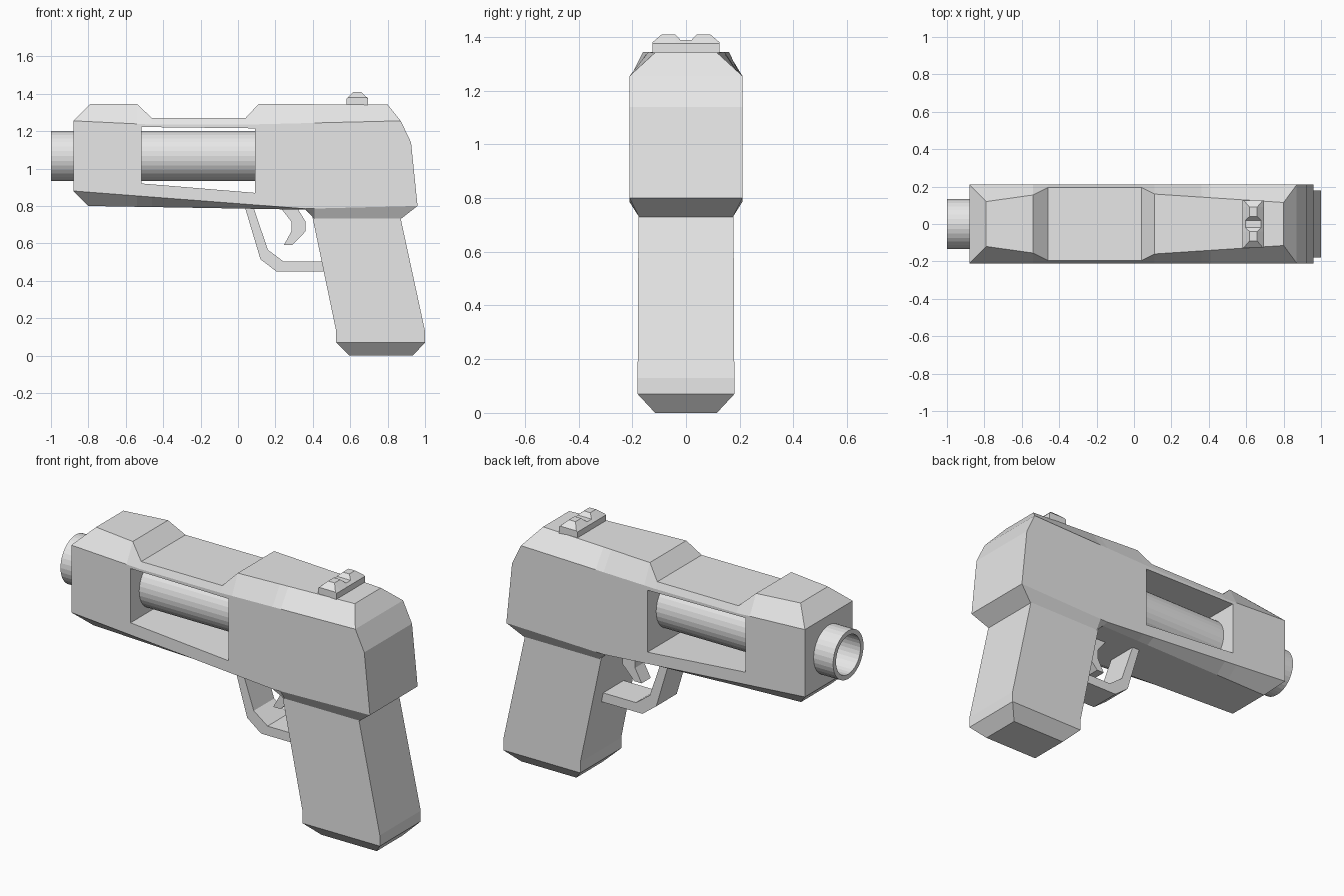
import bpy, bmesh, math
from mathutils import Matrix

cube = bpy.data.objects.get("Cube")
if cube:
    bpy.data.objects.remove(cube, do_unlink=True)

grey = bpy.data.materials.new("light_grey")
grey.use_nodes = True
grey.diffuse_color = (0.8, 0.8, 0.8, 1)
grey.node_tree.nodes["Principled BSDF"].inputs["Base Color"].default_value = (0.8, 0.8, 0.8, 1)


def finish(name, bm):
    """Turn a bmesh into a flat-shaded grey object."""
    bmesh.ops.recalc_face_normals(bm, faces=bm.faces)
    mesh = bpy.data.meshes.new(name)
    bm.to_mesh(mesh)
    bm.free()
    mesh.materials.append(grey)
    obj = bpy.data.objects.new(name, mesh)
    bpy.context.collection.objects.link(obj)
    return obj


def loft(name, rings):
    """Skin symmetric rings; each end is capped with mirrored quads."""
    bm = bmesh.new()
    rows = [[bm.verts.new(p) for p in ring] for ring in rings]
    n = len(rows[0])
    for a, b in zip(rows, rows[1:]):
        for i in range(n):
            j = (i + 1) % n
            bm.faces.new((a[i], a[j], b[j], b[i]))
    for r in (rows[0], rows[-1]):
        for i in range(n // 2 - 1):
            bm.faces.new((r[i], r[i + 1], r[n - 2 - i], r[n - 1 - i]))
    bmesh.ops.dissolve_limit(bm, angle_limit=0.005, verts=bm.verts, edges=bm.edges)
    return finish(name, bm)


def prism(name, outline, half):
    """Extrude a side outline (x, z) across the width."""
    bm = bmesh.new()
    face = bm.faces.new([bm.verts.new((x, -half, z)) for x, z in outline])
    out = bmesh.ops.extrude_face_region(bm, geom=[face])["geom"]
    bmesh.ops.translate(bm, vec=(0, 2 * half, 0),
                        verts=[v for v in out if isinstance(v, bmesh.types.BMVert)])
    return finish(name, bm)


def tube(name, radius, x0, x1, z):
    bm = bmesh.new()
    bmesh.ops.create_cone(bm, cap_ends=True, segments=32, radius1=radius, radius2=radius,
                          depth=x1 - x0,
                          matrix=Matrix.Translation(((x0 + x1) / 2, 0, z))
                          @ Matrix.Rotation(math.pi / 2, 4, "Y"))
    return finish(name, bm)


def cut(obj, cutter):
    mod = obj.modifiers.new("cut", "BOOLEAN")
    mod.operation, mod.solver, mod.object = "DIFFERENCE", "EXACT", cutter
    bpy.context.view_layer.objects.active = obj
    bpy.ops.object.modifier_apply(modifier=mod.name)


def sample(rail, x):
    """Point on a rail of (x, half width, z) keys, clamped at its ends."""
    if x <= rail[0][0]:
        return rail[0]
    for a, b in zip(rail, rail[1:]):
        if x <= b[0]:
            t = (x - a[0]) / (b[0] - a[0])
            return tuple(p + (q - p) * t for p, q in zip(a, b))
    return rail[-1]


# Body: five lengthwise rails from the underside to the top, mirrored in y
W = 0.21
rails = [
    [(-0.80, 0.13, 0.80), (0.36, 0.17, 0.78), (0.41, 0.175, 0.73), (0.87, 0.175, 0.73)],
    [(-0.88, W, 0.88), (0.36, W, 0.785), (0.96, W, 0.80)],
    [(-0.88, W, 1.14), (0.925, W, 1.14)],
    [(-0.88, W, 1.255), (-0.46, W, 1.235), (0.04, W, 1.235), (0.87, W, 1.255)],
    [(-0.79, 0.12, 1.345), (-0.54, 0.155, 1.345), (-0.46, 0.195, 1.27),
     (0.04, 0.195, 1.27), (0.11, 0.16, 1.345), (0.80, 0.115, 1.342)],
]
rings = []
for x in (-1, -0.54, -0.46, 0.04, 0.11, 0.36, 0.41, 1):
    half = [sample(r, x) for r in rails]
    rings.append(half + [(px, -py, pz) for px, py, pz in reversed(half)])
body = loft("body", rings)

# Barrel, with the side window and bore cut out
barrel = tube("barrel", 0.134, -1.0, 0.15, 1.067)
window = prism("window_cutter", [(-0.515, 1.222), (0.09, 1.215), (0.09, 0.87), (-0.515, 0.92)], 0.4)
bore = tube("bore_cutter", 0.108, -1.2, 0.05, 1.067)
cut(body, window)
cut(body, bore)
cut(barrel, bore)
for cutter in (window, bore):
    bpy.data.objects.remove(cutter, do_unlink=True)

# Grip: stacked rectangles with a bevelled foot
loft("grip", [[(x0, h, z), (x1, h, z), (x1, -h, z), (x0, -h, z)] for x0, x1, h, z in (
    (0.595, 0.935, 0.115, 0), (0.525, 1.0, 0.18, 0.07),
    (0.525, 1.0, 0.18, 0.13), (0.396, 0.866, 0.177, 0.75))])

# Trigger and its guard
prism("trigger_guard", [(0.035, 0.80), (0.12, 0.515), (0.205, 0.45), (0.50, 0.45),
                        (0.50, 0.502), (0.245, 0.502), (0.16, 0.565), (0.08, 0.80)], 0.09)
prism("trigger", [(0.22, 0.80), (0.286, 0.715), (0.286, 0.665), (0.245, 0.59), (0.29, 0.59),
                  (0.362, 0.665), (0.362, 0.715), (0.31, 0.80)], 0.04)

# Rear sight: bevelled block with a shallow notch, lofted across the width
rings = []
for y, top_half, top in ((-0.125, 0.05, 1.38), (-0.09, 0.02, 1.41), (-0.04, 0.02, 1.41),
                         (-0.02, 0.042, 1.388), (0.02, 0.042, 1.388), (0.04, 0.02, 1.41),
                         (0.09, 0.02, 1.41), (0.125, 0.05, 1.38)):
    half = [(0.057, 1.33), (0.057, 1.375), (top_half, top)]
    rings.append([(0.638 - w, y, z) for w, z in half]
                 + [(0.638 + w, y, z) for w, z in reversed(half)])
loft("rear_sight", rings)
